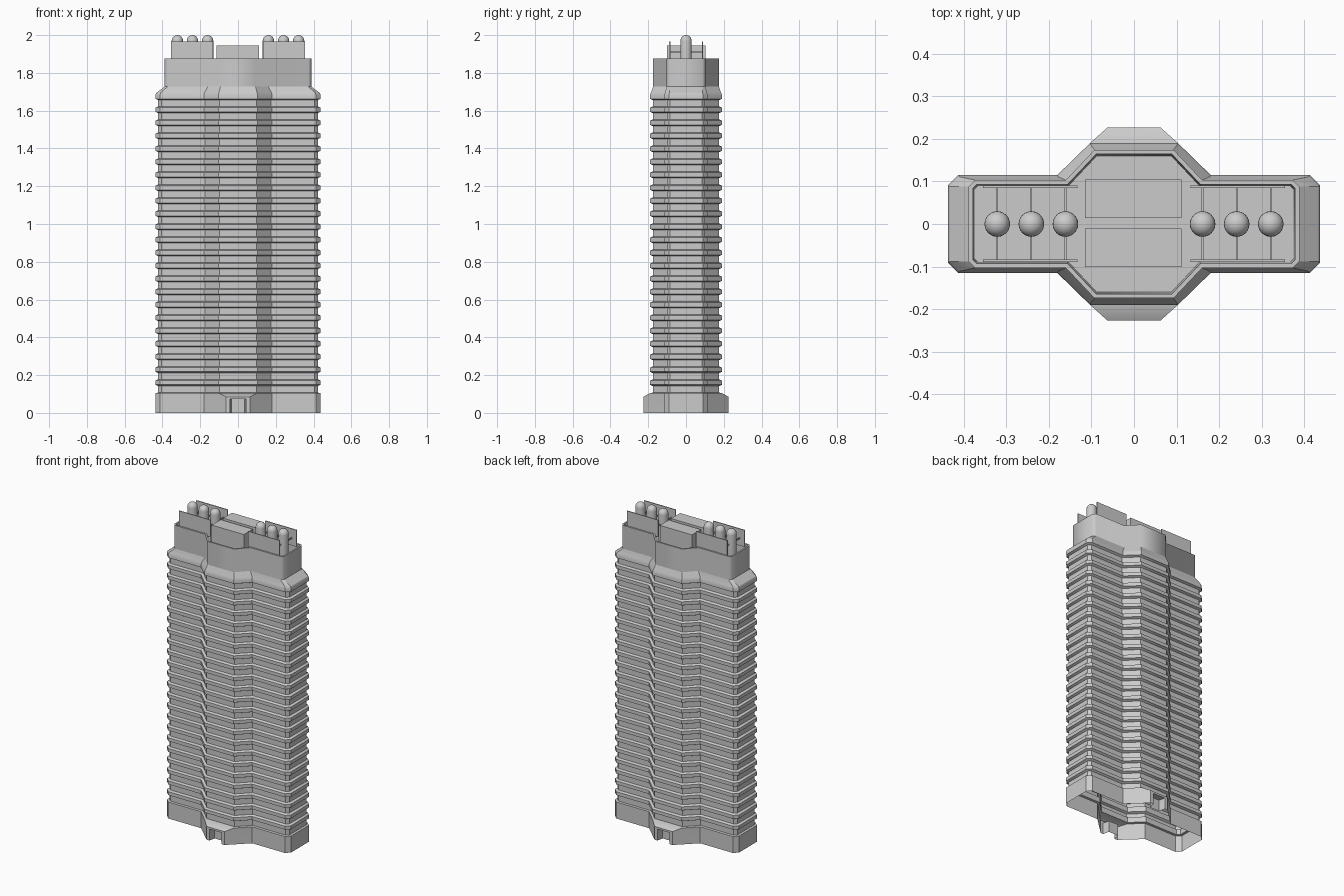
import bpy, bmesh, math

if "Cube" in bpy.data.objects:
    bpy.data.objects.remove(bpy.data.objects["Cube"])


def finish(name, bm, angle=30):
    bmesh.ops.remove_doubles(bm, verts=bm.verts, dist=1e-5)
    bmesh.ops.recalc_face_normals(bm, faces=bm.faces)
    me = bpy.data.meshes.new(name)
    bm.to_mesh(me)
    bm.free()
    ob = bpy.data.objects.new(name, me)
    bpy.context.collection.objects.link(ob)
    bpy.ops.object.select_all(action='DESELECT')
    ob.select_set(True)
    bpy.context.view_layer.objects.active = ob
    bpy.ops.object.shade_smooth_by_angle(angle=math.radians(angle))
    return ob


def outline(X, c, yw, xa, xb, yc, d=0.0):
    """Cross-shaped plan with chamfered wing ends, inset by d."""
    k = 0.41 * d
    q = [(X - d, yw - d - (c - 0.59 * d)), (X - d - (c - 0.59 * d), yw - d),
         (xa - k, yw - d), (xb - k, yc - d)]
    half = q + [(-x, y) for x, y in reversed(q)]
    return half + [(-x, -y) for x, y in half]


def loft(bm, rings, cap=False, skip=()):
    """rings: (outline, z); skip: side numbers left open in the first band."""
    loops = [[bm.verts.new((x, y, z)) for x, y in o] for o, z in rings]
    n = len(loops[0])
    for r, (a, b) in enumerate(zip(loops, loops[1:])):
        for i in range(n):
            if r == 0 and i in skip:
                continue
            j = (i + 1) % n
            bm.faces.new((a[i], a[j], b[j], b[i]))
    if cap:
        bm.faces.new(loops[-1])


def box(name, x0, x1, y0, y1, z0, z1, angle=30):
    bm = bmesh.new()
    r = [(x0, y0), (x1, y0), (x1, y1), (x0, y1)]
    loft(bm, [(r, z0), (r, z1)], cap=True)
    bm.faces.new([v for v in bm.verts if abs(v.co.z - z0) < 1e-6])
    return finish(name, bm, angle)


TOWER = (0.437, 0.025, 0.115, 0.18, 0.103, 0.19)
BASE = (0.437, 0.025, 0.115, 0.18, 0.063, 0.226)
CROWN = (0.388, 0.015, 0.103, 0.16, 0.093, 0.174)

# Base, open underneath, front and back panels left out for the doorways
bm = bmesh.new()
loft(bm, [(outline(*BASE), 0), (outline(*BASE), 0.085),
          (outline(*TOWER), 0.105), (outline(*TOWER, d=0.014), 0.107)], skip=(3, 11))
finish("base", bm)

# Recessed doorways
for name, s in (("front_doorway", -1), ("back_doorway", 1)):
    bm = bmesh.new()
    y, yi, w, h = s * 0.226, s * 0.185, 0.043, 0.073

    def quad(*pts):
        bm.faces.new([bm.verts.new(p) for p in pts])
    for m in (-1, 1):
        quad((m * w, y, 0), (m * 0.063, y, 0), (m * 0.063, y, 0.085), (m * w, y, h))
        quad((m * w, y, 0), (m * w, y, h), (m * 0.035, yi, h), (m * 0.035, yi, 0))
    quad((-w, y, h), (w, y, h), (0.063, y, 0.085), (-0.063, y, 0.085))
    quad((-w, y, h), (w, y, h), (0.035, yi, h), (-0.035, yi, h))
    quad((-0.035, yi, 0), (0.035, yi, 0), (0.035, yi, h), (-0.035, yi, h))
    finish(name, bm)

# Ribbed tower shaft: recessed walls with a projecting band per floor
rings = [(outline(*TOWER, d=0.014), 0.107)]
for i in range(23):
    z = 0.16 + i * 0.0688
    for dz, d in ((-0.018, 0.014), (-0.011, 0), (0.011, 0), (0.018, 0.014)):
        rings.append((outline(*TOWER, d=d), z + dz))
rings[-1] = (outline(*TOWER, d=0.004), 1.694)
rings.append((outline(*CROWN), 1.727))
bm = bmesh.new()
loft(bm, rings)
finish("tower_shaft", bm)

# Crown parapet with sunken roof
bm = bmesh.new()
loft(bm, [(outline(*CROWN), 1.727), (outline(*CROWN), 1.875),
          (outline(*CROWN, d=0.01), 1.875), (outline(*CROWN, d=0.014), 1.80)], cap=True)
finish("crown", bm, 50)

# Central roof blocks
box("front_roof_block", -0.115, 0.112, -0.101, -0.01, 1.80, 1.945)
box("back_roof_block", -0.115, 0.112, 0.014, 0.104, 1.80, 1.945)

# Roof plant on each wing: screens, tanks and tie bars
for side, s in (("left", -1), ("right", 1)):
    x0, x1 = sorted((s * 0.133, s * 0.354))
    for y in (-0.086, 0.087):
        where = "front" if y < 0 else "back"
        box(f"{side}_{where}_screen", x0, x1, y - 0.003, y + 0.003, 1.86, 1.967)
    for i in range(3):
        x, r = s * (0.161 + 0.08 * i), 0.03
        prof = [(r, 1.80)] + [(r * math.cos(a), 1.97 + r * math.sin(a))
                              for a in (math.radians(t) for t in range(0, 90, 15))]
        bm = bmesh.new()
        loft(bm, [([(x + p * math.cos(k * math.tau / 24), p * math.sin(k * math.tau / 24))
                    for k in range(24)], z) for p, z in prof])
        top = bm.verts.new((x, 0, 2.0))
        ring = list(bm.verts)[-25:-1]
        for k in range(24):
            bm.faces.new((ring[k], ring[(k + 1) % 24], top))
        finish(f"{side}_tank_{i + 1}", bm, 40)
        box(f"{side}_tie_bar_{i + 1}", x - 0.002, x + 0.002, -0.086, 0.087, 1.905, 1.913)
